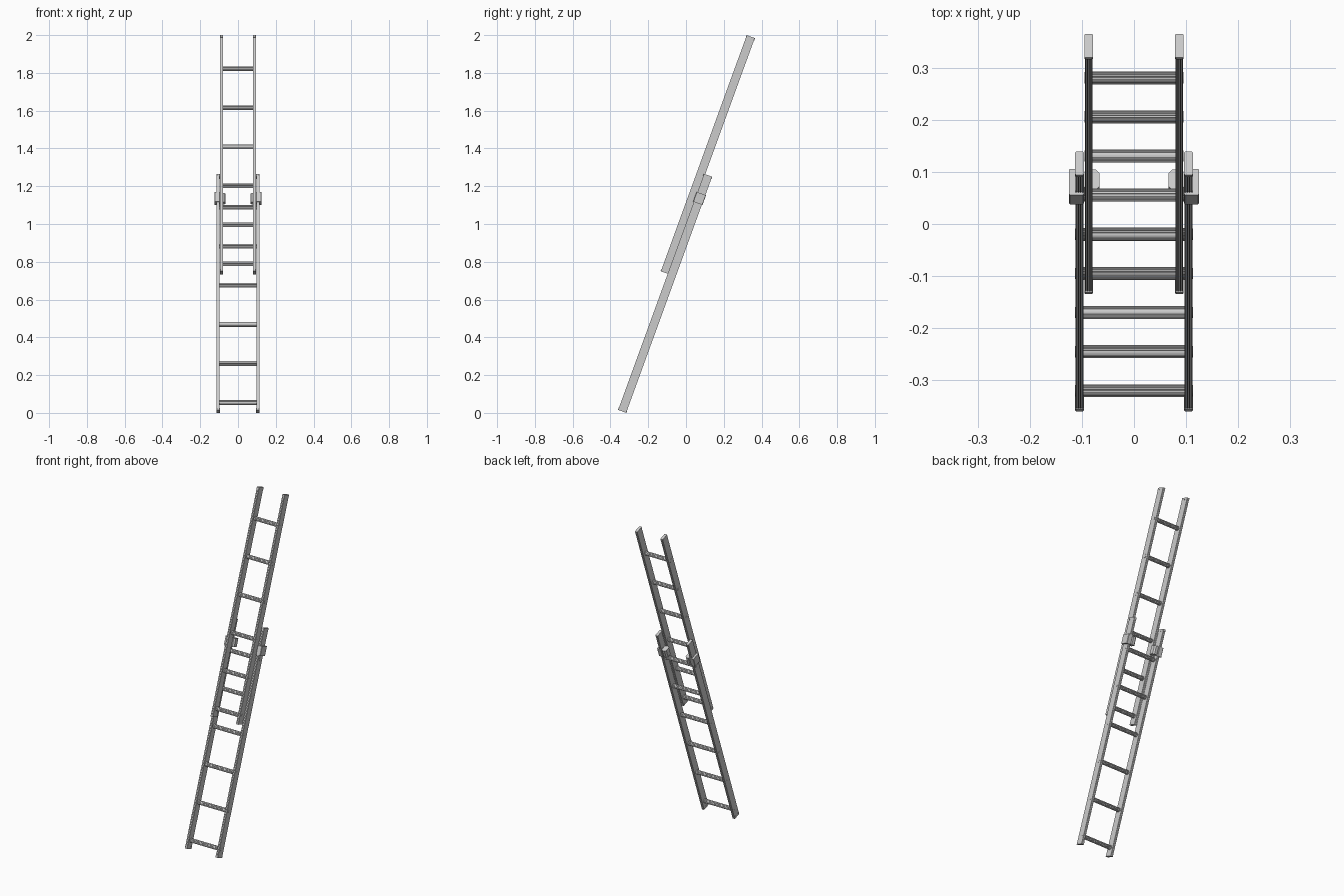
import bpy, bmesh, math
from mathutils import Matrix, Vector

if "Cube" in bpy.data.objects:
    bpy.data.objects.remove(bpy.data.objects["Cube"])

LEAN = math.radians(-20)
L = 1.33            # section length
LOW = (0, -0.338, 0.008)
UP = (0, -0.112, 0.742)


def prism(name, profile, to3d, a, b, loc, mirror=False):
    """Extrude a closed 2D profile from a to b, in leaning section space."""
    bm = bmesh.new()
    for sign in ((1, -1) if mirror else (1,)):
        ends = []
        for t in (a, b):
            ring = []
            for p in profile:
                v = to3d(p, t)
                ring.append(bm.verts.new((v[0] * sign, v[1], v[2])))
            ends.append(ring)
        n = len(profile)
        for i in range(n):
            j = (i + 1) % n
            bm.faces.new((ends[0][i], ends[0][j], ends[1][j], ends[1][i]))
        bm.faces.new(ends[0])
        bm.faces.new(ends[1])
    bmesh.ops.recalc_face_normals(bm, faces=bm.faces)
    me = bpy.data.meshes.new(name)
    bm.to_mesh(me)
    bm.free()
    ob = bpy.data.objects.new(name, me)
    bpy.context.collection.objects.link(ob)
    ob.location = loc
    ob.rotation_euler = (LEAN, 0, 0)
    return ob


def along(p, t):
    return (p[0], p[1], t)


def rail_profile(cx, w, d):
    # rectangle with three grip grooves on the front and back faces
    g = 0.0015
    edge = []
    step = w / 7
    for k in range(7):
        y = d / 2 - (g if k % 2 else 0)
        edge += [(-w / 2 + k * step, y), (-w / 2 + (k + 1) * step, y)]
    return [(cx + x, y) for x, y in edge] + [(cx - x, -y) for x, y in edge]


def rect(x0, x1, y0, y1, c=0.002):
    return [(x0 + c, y0), (x1 - c, y0), (x1, y0 + c), (x1, y1 - c),
            (x1 - c, y1), (x0 + c, y1), (x0, y1 - c), (x0, y0 + c)]


def section(tag, loc, cx):
    # side rails and their end caps
    prism(tag + "_rails", rail_profile(cx, 0.015, 0.045), along, 0.002, L - 0.002, loc, True)
    cap = rect(cx - 0.0085, cx + 0.0085, -0.024, 0.024)
    prism(tag + "_bottom_caps", cap, along, 0, 0.012, loc, True)
    prism(tag + "_top_caps", cap, along, L - 0.012, L, loc, True)
    # ribbed rungs with plain round ends showing on the rail sides
    ribs = []
    for k in range(16):
        for da, r in ((-0.3, 0.0125), (0.2, 0.0125), (0.3, 0.0112), (0.6, 0.0112)):
            a = (k + da) * math.tau / 16
            ribs.append((r * math.cos(a), r * math.sin(a)))
    plug = [(0.011 * math.cos(i * math.tau / 24), 0.011 * math.sin(i * math.tau / 24)) for i in range(24)]
    for i in range(6):
        u = 0.05 + 0.22 * i
        across = lambda p, t: (t, p[0], u + p[1])
        prism(f"{tag}_rung_{i + 1}", ribs, across, -cx, cx, loc)
        prism(f"{tag}_rung_ends_{i + 1}", plug, across, cx - 0.002, cx + 0.0083, loc, True)


section("lower", LOW, 0.105)
section("upper", UP, 0.0872)

# guide brackets clasping the lower rails, with chamfered inner blocks
prism("guide_brackets", rect(0.0965, 0.125, -0.027, 0.026), along, 1.172, 1.227, LOW, True)
prism("guide_inner_blocks", rect(0.066, 0.098, -0.016, 0.026, 0.008), along, 1.175, 1.224, LOW, True)
